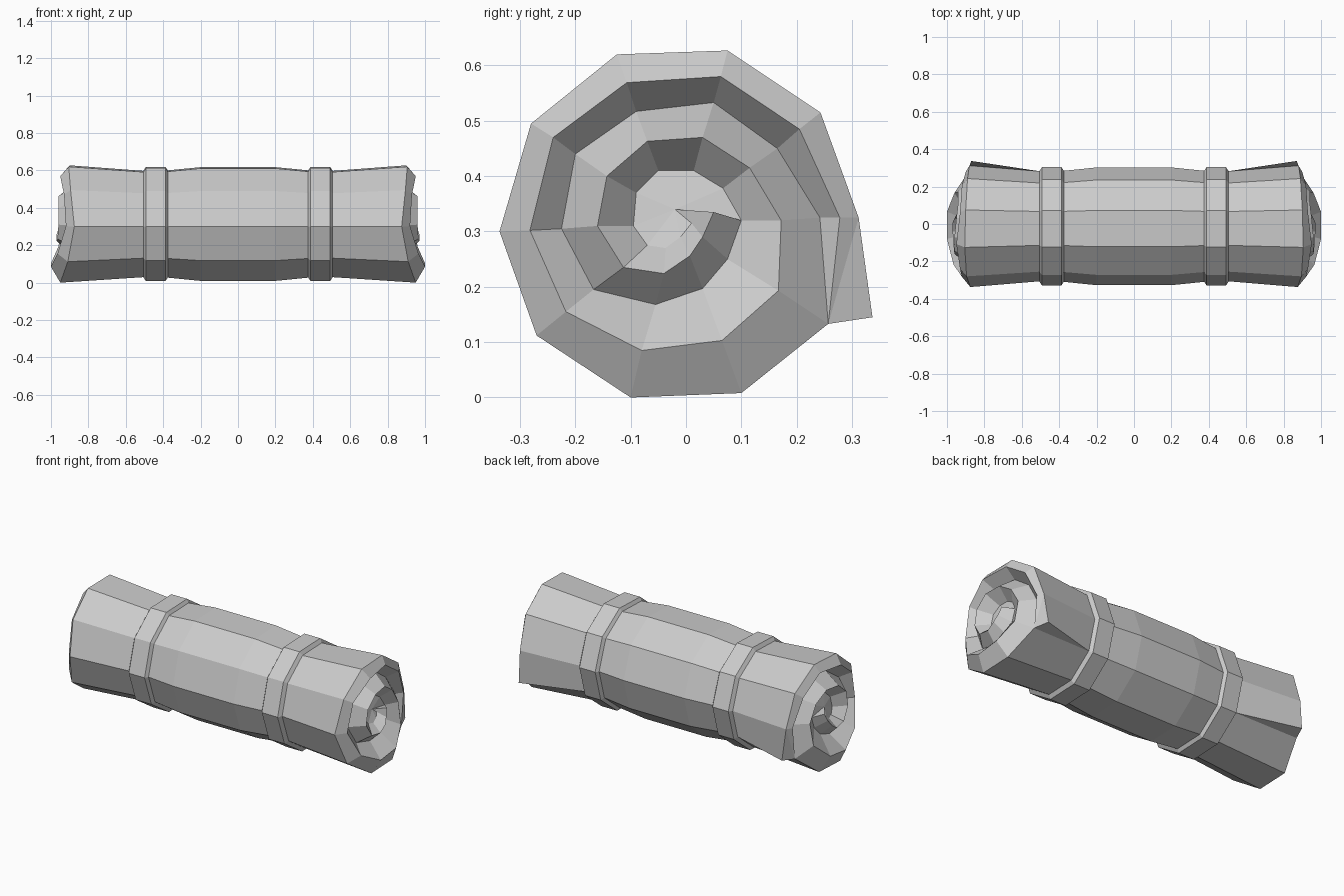
import bpy, bmesh

if "Cube" in bpy.data.objects:
    bpy.data.objects.remove(bpy.data.objects["Cube"])

CY, CZ = -0.01, 0.313

# Outer ten-sided outline of the roll: (end x, y, z), starting at +y going over the top
OUTER = [(.88, .312, .325), (.89, .243, .515), (.90, .075, .627), (.905, -.125, .62), (.895, -.28, .495),
         (.875, -.337, .30), (.91, -.27, .112), (.95, -.10, 0), (.95, .10, .008), (.90, .257, .133)]
# Spiral end: lip, groove, inner lip and inner groove as (y, z)
LIP = [(.278, .325), (.205, .485), (.063, .58), (-.107, .569), (-.24, .47),
       (-.282, .302), (-.217, .155), (-.08, .085), (.065, .103), (.167, .193)]
LIP_X = [.90, .92, .93, .95, .93, .92, .965, 1.0, 1.0, .96]
GROOVE = [(.242, .325), (.165, .45), (.05, .533), (-.09, .517), (-.20, .44),
          (-.225, .305), (-.167, .195), (-.055, .168), (.03, .197), (.075, .25)]
INNER = [(.172, .32), (.115, .415), (.03, .47), (-.07, .463), (-.143, .40),
         (-.16, .31), (-.113, .235), (-.04, .224), (.007, .256), (.03, .29)]
CORE = [(.10, .32), (.067, .378), (.014, .41), (-.05, .41), (-.09, .37),
        (-.095, .31), (-.07, .275), (-.037, .27), (-.01, .29), (.01, .315)]


def section(bm, x, s):
    return [bm.verts.new((x, CY + (y - CY) * s, CZ + (z - CZ) * s)) for _, y, z in OUTER]


def bridge(bm, a, b, skip=()):
    n = len(a)
    for i in range(n):
        if i not in skip:
            j = (i + 1) % n
            bm.faces.new((a[i], a[j], b[j], b[i]))


def finish(bm, name, merge=True):
    bmesh.ops.recalc_face_normals(bm, faces=bm.faces)
    me = bpy.data.meshes.new(name)
    bm.to_mesh(me)
    bm.free()
    ob = bpy.data.objects.new(name, me)
    bpy.context.collection.objects.link(ob)
    m = ob.modifiers.new("mirror", 'MIRROR')
    m.use_axis = (True, False, False)
    m.use_mirror_merge = merge
    return ob


# Rolled blanket, right half
bm = bmesh.new()
rings = [section(bm, x, s) for x, s in ((0, .97), (.2, .97), (.39, .91), (.5, .905))]
A = [bm.verts.new(p) for p in OUTER]
for a, b in zip(rings, rings[1:]):
    bridge(bm, a, b)
S = rings[-1]
bridge(bm, S, A, skip=(9,))


def ring(points, xs):
    return [bm.verts.new((x, y, z)) for x, (y, z) in zip(xs, points)]


B = ring(LIP, LIP_X)
C = ring(GROOVE, [.87, .86, .86, .86, .87, .88, .90, .91, .91, .90])
D = ring(INNER, [.94, .94, .95, .96, .96, .96, .965, .97, .97, .96])
E = ring(CORE, [.90, .89, .88, .88, .89, .90, .91, .92, .92, .91])
F = bm.verts.new((.95, .05, .335))
P = bm.verts.new((.90, -.02, .34))
T = bm.verts.new((.87, .337, .145))

# Spiral end faces; the last sector steps one layer inward
layers = [A, B, C, D, E]
for a, b in zip(layers, layers[1:]):
    bridge(bm, a, b, skip=(9,))
step = [C[0], D[0], E[0], F, P]
last = [r[9] for r in layers]
for i in range(4):
    bm.faces.new((last[i], step[i], step[i + 1], last[i + 1]))
for i in range(9):
    bm.faces.new((E[i], E[i + 1], P))
bm.faces.new((E[0], F, P))

# Loose blanket flap at the end
bm.faces.new((S[0], A[0], T, S[9]))
for f in ((S[9], T, A[9]), (A[0], T, A[9]), (A[0], A[9], B[0]), (B[0], A[9], C[0])):
    bm.faces.new(f)
finish(bm, "rolled_blanket")

# Straps around the roll
bm = bmesh.new()
loops = [section(bm, x, s) for x, s in ((.37, .89), (.388, .975), (.492, .975), (.51, .89))]
for a, b in zip(loops, loops[1:] + loops[:1]):
    bridge(bm, a, b)
finish(bm, "straps", merge=False)
